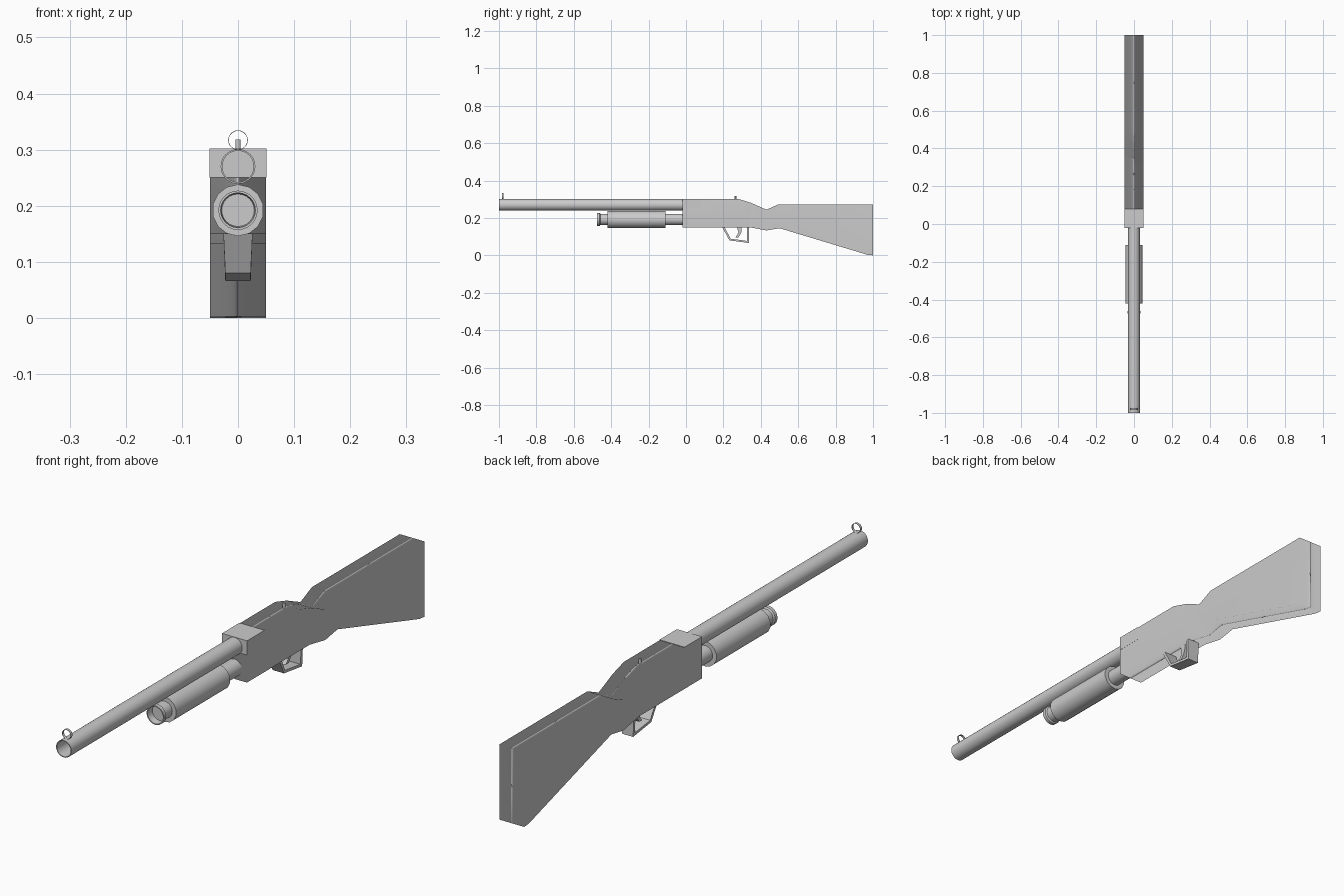
import bpy, bmesh, math
from mathutils import Vector

cube = bpy.data.objects.get("Cube")
if cube:
    bpy.data.objects.remove(cube, do_unlink=True)

GREY = (0.6, 0.6, 0.6, 1)
grey = bpy.data.materials.new("plain grey")
grey.use_nodes = True
grey.diffuse_color = GREY
grey.node_tree.nodes["Principled BSDF"].inputs["Base Color"].default_value = GREY


def finish(name, bm, soft=False, angle=40):
    """Turn a bmesh into a shaded object."""
    bmesh.ops.recalc_face_normals(bm, faces=bm.faces[:])
    mesh = bpy.data.meshes.new(name)
    bm.to_mesh(mesh)
    bm.free()
    mesh.materials.append(grey)
    ob = bpy.data.objects.new(name, mesh)
    bpy.context.collection.objects.link(ob)
    bpy.ops.object.select_all(action='DESELECT')
    ob.select_set(True)
    bpy.context.view_layer.objects.active = ob
    if soft:
        # soft slab: large sides stay flat, narrow edges blend
        bpy.ops.object.shade_smooth()
        mod = ob.modifiers.new("soft_edges", 'WEIGHTED_NORMAL')
        mod.mode = 'FACE_AREA'
        mod.weight = 80
    else:
        bpy.ops.object.shade_smooth_by_angle(angle=math.radians(angle))
    return ob


def slab(name, outline, half_width, soft=False):
    """Extrude a (y, z) side outline across x."""
    bm = bmesh.new()
    face = bm.faces.new([bm.verts.new((-half_width, y, z)) for y, z in outline])
    out = bmesh.ops.extrude_face_region(bm, geom=[face])
    moved = [g for g in out["geom"] if isinstance(g, bmesh.types.BMVert)]
    bmesh.ops.translate(bm, verts=moved, vec=Vector((2 * half_width, 0, 0)))
    return finish(name, bm, soft)


def lathe(name, profile, z, sides, closed=False):
    """Spin (y, radius) points about the lengthwise axis at height z."""
    bm = bmesh.new()
    rings = []
    for y, r in profile:
        if r == 0:
            rings.append([bm.verts.new((0, y, z))] * sides)
            continue
        rings.append([bm.verts.new((r * math.sin(math.tau * i / sides), y,
                                    z + r * math.cos(math.tau * i / sides)))
                      for i in range(sides)])
    pairs = list(zip(rings, rings[1:]))
    if closed:
        pairs.append((rings[-1], rings[0]))
    for a, b in pairs:
        for i in range(sides):
            j = (i + 1) % sides
            bm.faces.new(dict.fromkeys((a[i], a[j], b[j], b[i])))
    return finish(name, bm)


# Receiver with a square step at the front, filled by the chamber block
slab("receiver", [(-0.02, 0.15), (0.34, 0.15), (0.35, 0.28), (0.285, 0.3),
                  (0.08, 0.3), (0.08, 0.25), (-0.02, 0.25)], 0.05, soft=True)
slab("chamber_block", [(-0.02, 0.25), (0.08, 0.25), (0.08, 0.302),
                       (-0.02, 0.302)], 0.0505)

# Shoulder stock with its grip
slab("stock", [(0.34, 0.15), (0.43, 0.133), (0.5, 0.145), (0.97, 0.003), (1, 0),
               (1, 0.273), (0.495, 0.273), (0.43, 0.244), (0.35, 0.28)],
     0.05, soft=True)

# Open barrel
lathe("barrel", [(-1, 0.031), (-0.02, 0.031), (-0.02, 0.028), (-1, 0.028)],
      0.27, 24, closed=True)

# Thin ring sight over the muzzle
lathe("front_sight", [(-0.985, 0.0175), (-0.975, 0.0175), (-0.975, 0.0165),
                      (-0.985, 0.0165)], 0.317, 20, closed=True)

# Magazine tube with a flared, hollow end
lathe("magazine_tube", [(-0.45, 0), (-0.45, 0.029), (-0.475, 0.031),
                        (-0.475, 0.035), (-0.462, 0.035), (-0.458, 0.03),
                        (-0.02, 0.03), (-0.02, 0)], 0.192, 24)

# Sliding fore grip
lathe("fore_grip", [(-0.42, 0.03), (-0.42, 0.046), (-0.11, 0.046), (-0.11, 0.03)],
      0.192, 14, closed=True)

# Rear bead
bm = bmesh.new()
bmesh.ops.create_cone(bm, cap_ends=True, segments=10, radius1=0.005,
                      radius2=0.005, depth=0.024)
bmesh.ops.translate(bm, verts=bm.verts[:], vec=Vector((0, 0.265, 0.306)))
finish("rear_bead", bm)

# Trigger guard strap, narrowing toward the bottom
guard = slab("trigger_guard", [(0.193, 0.152), (0.232, 0.08), (0.336, 0.066),
                               (0.336, 0.152), (0.326, 0.152), (0.326, 0.077),
                               (0.238, 0.089), (0.206, 0.152)], 0.026)
for v in guard.data.vertices:
    if v.co.z < 0.1:
        v.co.x *= 0.87

# Curved trigger
slab("trigger", [(0.272, 0.152), (0.28, 0.125), (0.274, 0.108), (0.262, 0.095),
                 (0.28, 0.096), (0.291, 0.112), (0.298, 0.13), (0.298, 0.152)], 0.008)
